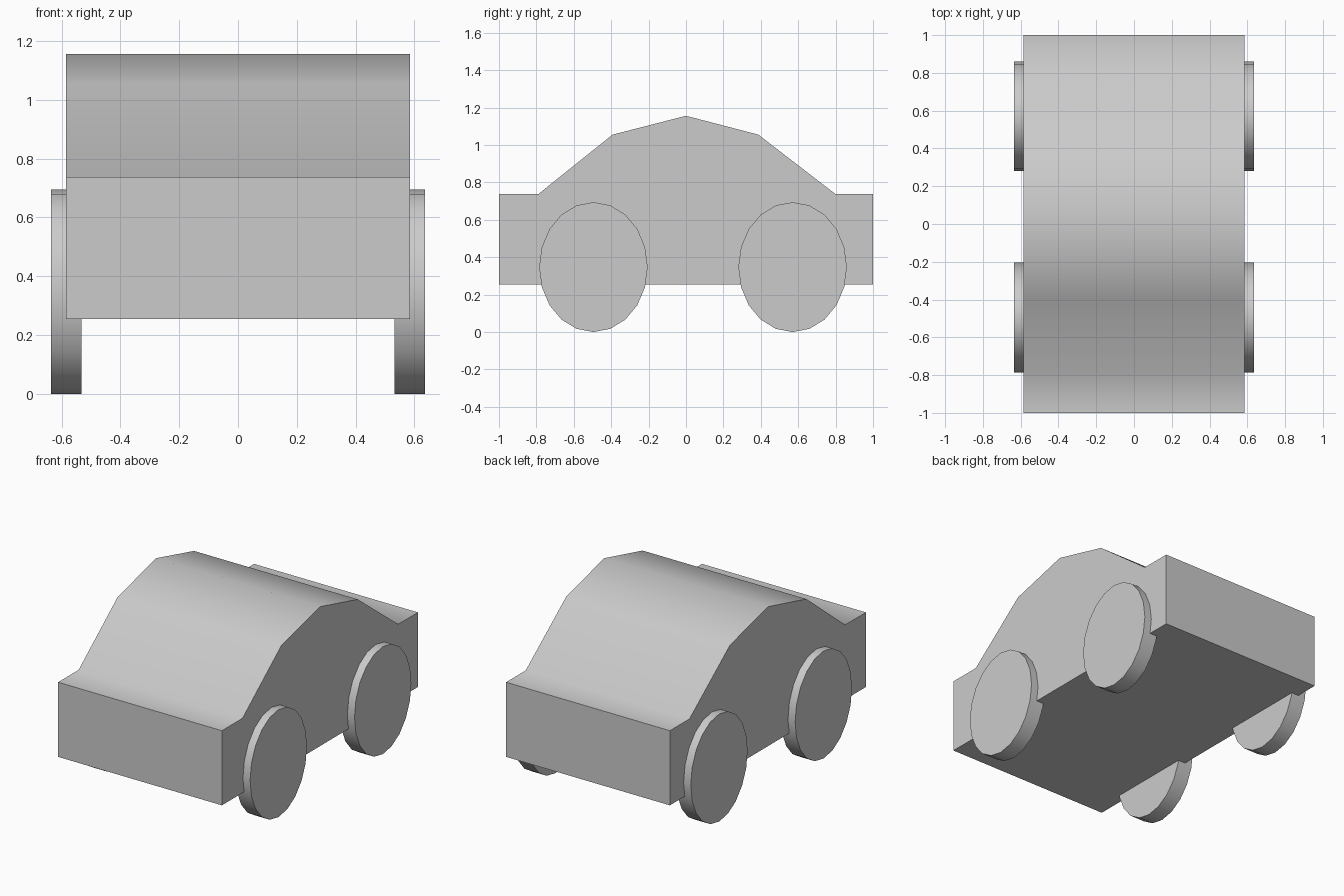
import bpy, bmesh
from math import radians, sin, cos, tau

cube = bpy.data.objects.get("Cube")
if cube:
    bpy.data.objects.remove(cube, do_unlink=True)

grey = bpy.data.materials.new("light grey")
grey.use_nodes = True
colour = (0.6, 0.6, 0.6, 1)
grey.diffuse_color = colour
grey.node_tree.nodes["Principled BSDF"].inputs["Base Color"].default_value = colour


def extrude_profile(name, profile, x_from, x_to):
    """Closed prism from a (y, z) outline, smooth except at sharp corners."""
    bm = bmesh.new()
    face = bm.faces.new([bm.verts.new((x_from, y, z)) for y, z in profile])
    new = bmesh.ops.extrude_face_region(bm, geom=[face], use_keep_orig=True)["geom"]
    moved = [v for v in new if isinstance(v, bmesh.types.BMVert)]
    bmesh.ops.translate(bm, verts=moved, vec=(x_to - x_from, 0, 0))
    bmesh.ops.recalc_face_normals(bm, faces=bm.faces)
    mesh = bpy.data.meshes.new(name)
    bm.to_mesh(mesh)
    bm.free()
    mesh.materials.append(grey)
    obj = bpy.data.objects.new(name, mesh)
    bpy.context.collection.objects.link(obj)
    bpy.ops.object.select_all(action='DESELECT')
    obj.select_set(True)
    bpy.context.view_layer.objects.active = obj
    bpy.ops.object.shade_smooth_by_angle(angle=radians(45))
    return obj


# Body: side outline with bonnet, sloped screens, peaked roof and boot
extrude_profile("car_body", [
    (-1, 0.255), (1, 0.255), (1, 0.737), (0.8, 0.737), (0.387, 1.055),
    (0, 1.156), (-0.393, 1.055), (-0.79, 0.737), (-1, 0.737)], -0.585, 0.585)

# Wheels: slightly tall twenty-sided discs, mirrored across the body
SIDES, HALF_LENGTH, HALF_HEIGHT = 20, 0.29, 0.347
for end, centre_y in (("front", -0.495), ("rear", 0.57)):
    rim = [(centre_y + HALF_LENGTH * sin(tau * i / SIDES),
            HALF_HEIGHT + HALF_HEIGHT * cos(tau * i / SIDES)) for i in range(SIDES)]
    for side, sign in (("left", 1), ("right", -1)):
        extrude_profile(f"{end}_{side}_wheel", rim, 0.533 * sign, 0.636 * sign)
